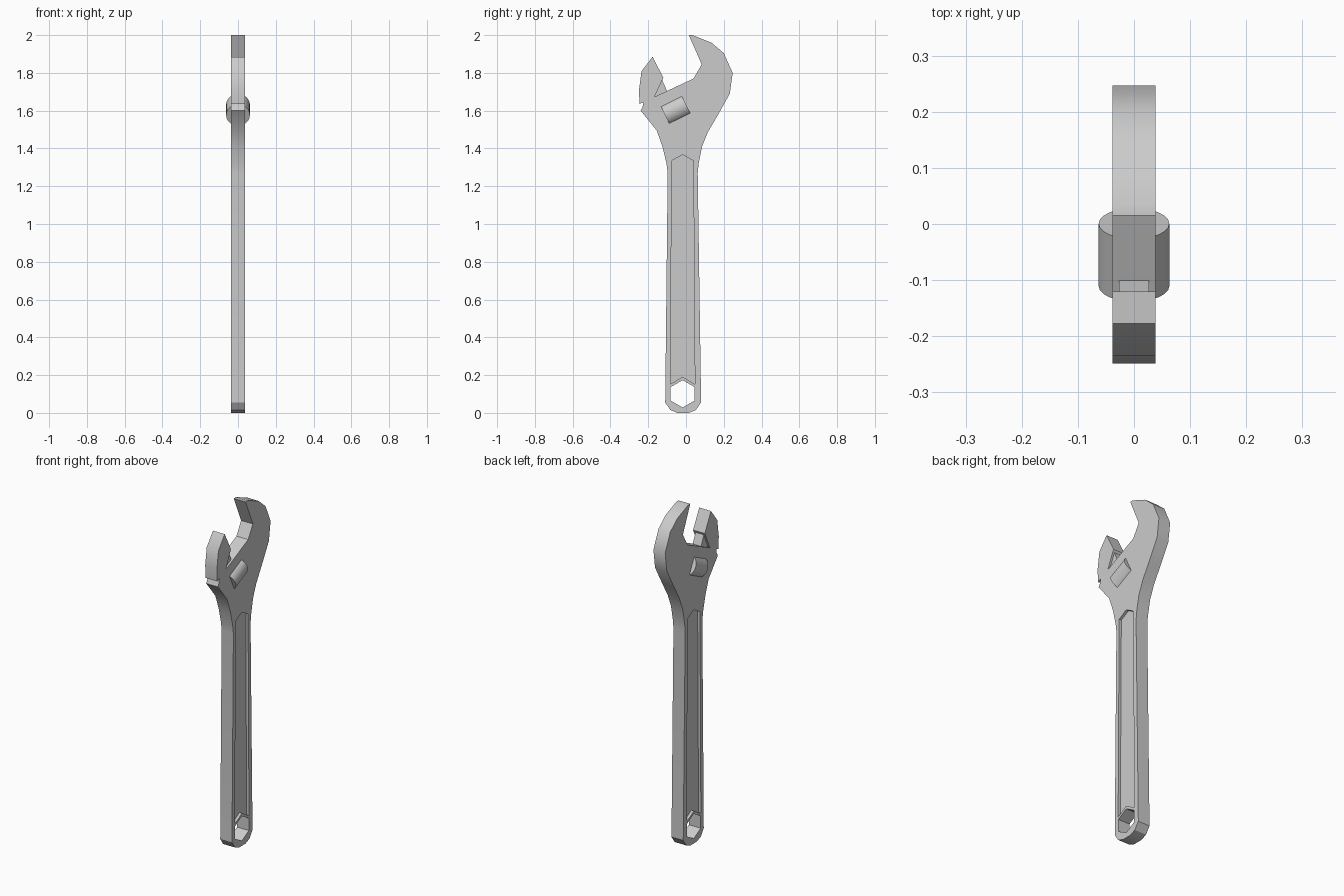
import bpy, bmesh, math
from mathutils import Vector

cube = bpy.data.objects.get("Cube")
if cube:
    bpy.data.objects.remove(cube)

# Single steel colour
steel = bpy.data.materials.new("steel grey")
steel.use_nodes = True
colour = (0.6, 0.6, 0.6, 1)
steel.diffuse_color = colour
steel.node_tree.nodes["Principled BSDF"].inputs["Base Color"].default_value = colour

HALF = 0.038      # half thickness of the body
RECESS = 0.015    # depth of the handle panel


def plate(name, outline, x0, x1):
    """Extrude a (y, z) outline from x0 to x1."""
    bm = bmesh.new()
    face = bm.faces.new([bm.verts.new((x0, y, z)) for y, z in outline])
    ext = bmesh.ops.extrude_face_region(bm, geom=[face])
    moved = [v for v in ext["geom"] if isinstance(v, bmesh.types.BMVert)]
    bmesh.ops.translate(bm, verts=moved, vec=(x1 - x0, 0, 0))
    bmesh.ops.recalc_face_normals(bm, faces=bm.faces)
    mesh = bpy.data.meshes.new(name)
    bm.to_mesh(mesh)
    bm.free()
    mesh.materials.append(steel)
    obj = bpy.data.objects.new(name, mesh)
    bpy.context.collection.objects.link(obj)
    return obj


def activate(obj):
    bpy.ops.object.select_all(action='DESELECT')
    obj.select_set(True)
    bpy.context.view_layer.objects.active = obj


def cut(obj, cutter):
    cutter.hide_render = True
    mod = obj.modifiers.new("cut", 'BOOLEAN')
    mod.operation = 'DIFFERENCE'
    mod.solver = 'EXACT'
    mod.object = cutter
    activate(obj)
    bpy.ops.object.modifier_apply(modifier=mod.name)
    bpy.data.objects.remove(cutter)


def smooth(obj):
    activate(obj)
    bpy.ops.object.shade_smooth_by_angle(angle=math.radians(32))


# Handle, head and fixed jaw in one outline
body = plate("wrench_body", [
    (-0.045, 0), (0.015, 0), (0.052, 0.015), (0.08, 0.055),
    (0.062, 1.27), (0.067, 1.32), (0.085, 1.41), (0.115, 1.485),
    (0.165, 1.57), (0.232, 1.69), (0.247, 1.80), (0.2, 1.905),
    (0.135, 1.96), (0.035, 2.0), (0.015, 2.0),
    (0.083, 1.845), (0.04, 1.77), (-0.167, 1.673), (-0.225, 1.645),
    (-0.23, 1.62), (-0.24, 1.60), (-0.155, 1.495), (-0.125, 1.41),
    (-0.103, 1.32), (-0.097, 1.27), (-0.11, 0.055), (-0.083, 0.015),
], -HALF, HALF)

# Hexagonal hanging hole
hexagon = [(-0.018 + 0.073 * math.sin(i * math.pi / 3),
            0.101 + 0.072 * math.cos(i * math.pi / 3)) for i in range(6)]
cut(body, plate("hole_cutter", hexagon, -0.1, 0.1))

# Recessed panel on each side of the handle
panel = [(-0.018, 1.367), (-0.075, 1.335), (-0.083, 0.152),
         (-0.018, 0.191), (0.047, 0.152), (0.039, 1.335)]
for side in (-1, 1):
    cut(body, plate("panel_cutter", panel, side * (HALF - RECESS), side * 0.1))
smooth(body)

# Movable jaw
jaw = plate("movable_jaw", [
    (-0.177, 1.885), (-0.235, 1.81), (-0.249, 1.71), (-0.246, 1.635),
    (-0.225, 1.645), (-0.167, 1.673), (-0.12, 1.775),
], -HALF, HALF)
smooth(jaw)

# Narrow tongue joining the jaw to the head
plate("jaw_tongue", [(-0.14, 1.795), (-0.12, 1.775 - 0.022), (-0.167, 1.673),
                     (-0.13, 1.68), (-0.1, 1.70), (-0.131, 1.775)][0:1]
      + [(-0.19, 1.70), (-0.167, 1.66), (-0.1, 1.69), (-0.1, 1.702)],
      -0.027, 0.027)

# Adjusting wheel, lying along the slope of the head
bpy.ops.mesh.primitive_cylinder_add(vertices=24, radius=0.063, depth=0.124,
                                    location=(0, -0.055, 1.604))
wheel = bpy.context.object
wheel.name = "adjusting_wheel"
wheel.rotation_euler = Vector((0, 0.9, 0.44)).to_track_quat('Z', 'X').to_euler()
wheel.data.materials.append(steel)
smooth(wheel)
